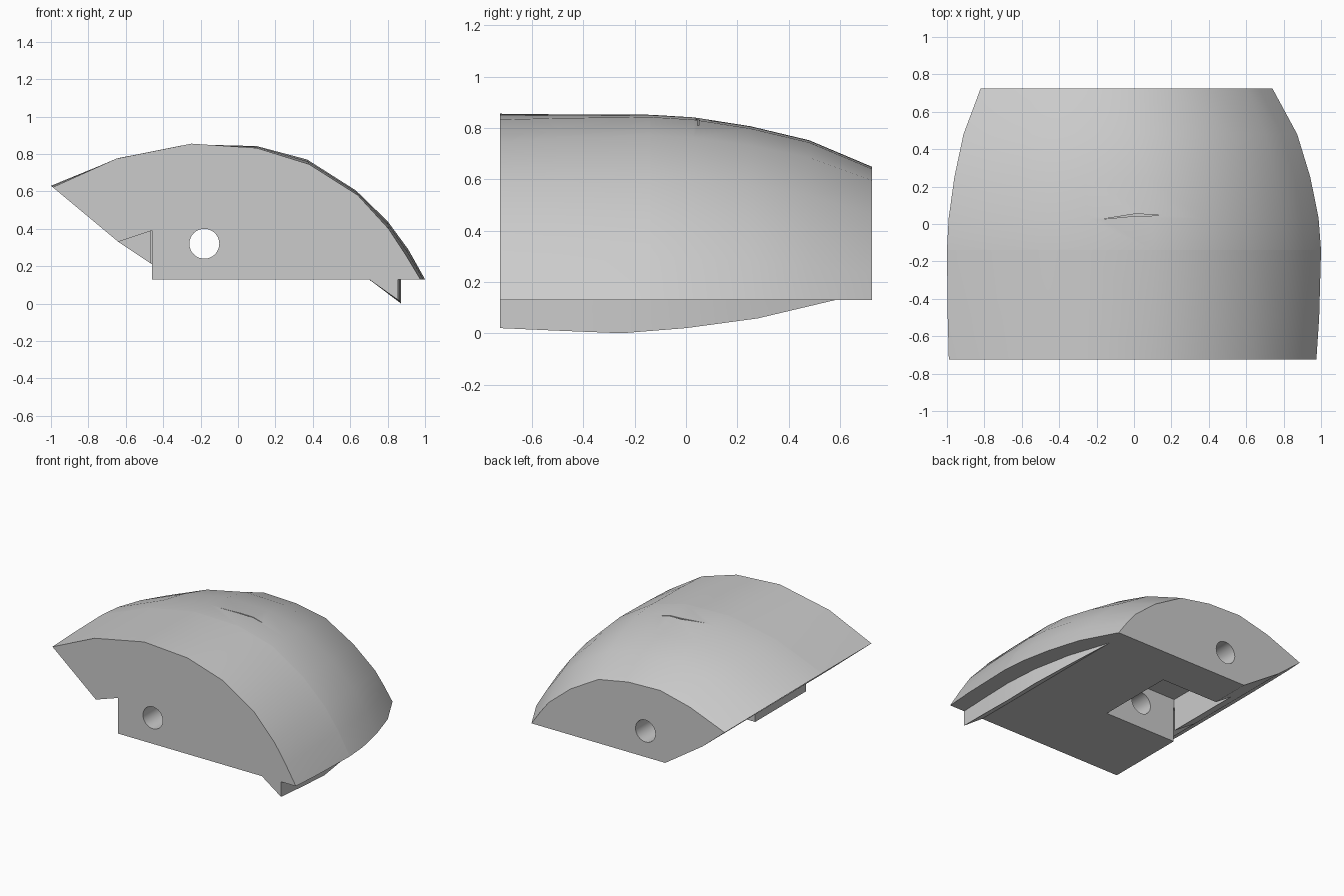
import bpy, bmesh, math

if "Cube" in bpy.data.objects:
    bpy.data.objects.remove(bpy.data.objects["Cube"], do_unlink=True)

grey = bpy.data.materials.new("light_grey")
grey.use_nodes = True
grey.diffuse_color = (0.6, 0.6, 0.6, 1)
grey.node_tree.nodes["Principled BSDF"].inputs["Base Color"].default_value = (0.6, 0.6, 0.6, 1)


def loft(name, rings):
    """Closed solid through rings of equal length."""
    bm = bmesh.new()
    rows = [[bm.verts.new(p) for p in ring] for ring in rings]
    n = len(rows[0])
    for a, b in zip(rows, rows[1:]):
        for i in range(n):
            j = (i + 1) % n
            bm.faces.new((a[i], a[j], b[j], b[i]))
    bm.faces.new(rows[0])
    bm.faces.new(rows[-1])
    bmesh.ops.recalc_face_normals(bm, faces=bm.faces)
    mesh = bpy.data.meshes.new(name)
    bm.to_mesh(mesh)
    bm.free()
    mesh.materials.append(grey)
    obj = bpy.data.objects.new(name, mesh)
    bpy.context.collection.objects.link(obj)
    return obj


def prism_z(name, outline, z0, z1):
    return loft(name, [[(x, y, z) for x, y in outline] for z in (z0, z1)])


def blend(a, b, t):
    return [(p[0] + (q[0] - p[0]) * t, p[1] + (q[1] - p[1]) * t) for p, q in zip(a, b)]


def cut(target, cutter):
    cutter.hide_render = True
    mod = target.modifiers.new("cut", "BOOLEAN")
    mod.operation = "DIFFERENCE"
    mod.solver = "EXACT"
    mod.object = cutter
    bpy.ops.object.select_all(action="DESELECT")
    bpy.context.view_layer.objects.active = target
    target.select_set(True)
    bpy.ops.object.modifier_apply(modifier=mod.name)
    bpy.data.objects.remove(cutter, do_unlink=True)


# Domed roof profiles (x, z), from the low edge to the high edge
front = [(.975, .13), (.9, .255), (.805, .4), (.64, .58), (.38, .745),
         (.1, .832), (-.25, .855), (-.65, .775), (-.99, .622)]
middle = [(1, .13), (.91, .29), (.8, .44), (.63, .605), (.37, .77),
          (.1, .842), (-.25, .851), (-.63, .78), (-1, .63)]
back = [(.74, .13), (.67, .23), (.6, .32), (.425, .465), (.2, .595),
        (-.04, .64), (-.3, .648), (-.54, .59), (-.82, .48)]

# Undersides: notched block at the front, plain slope behind it
notched = [(-.64, .33), (-.46, .39), (-.46, .13)]
sloped = [(-.64, .33), (-.46, .21), (-.34, .13)]

sections = [(-.725, front, notched),
            (-.5, blend(front, middle, .6), notched),
            (-.14, middle, notched),
            (-.139, middle, sloped)]
for y, t in ((.03, .05), (.25, .22), (.48, .49), (.725, 1)):
    sections.append((y, blend(middle, back, t), sloped))

body = loft("domed_body", [[(x, y, z) for x, z in roof + under]
                           for y, roof, under in sections])

# Pocket in the underside
cut(body, prism_z("pocket_cutter",
                  [(-.465, -.141), (.115, -.141), (.115, .436), (-.465, .436)], 0, .45))

# Pin hole running front to back
ring = [(-.18 + .08 * math.cos(a), .32 + .08 * math.sin(a))
        for a in (i * math.tau / 32 for i in range(32))]
cut(body, loft("hole_cutter", [[(x, y, z) for x, z in ring] for y in (-1, 1)]))

# Narrow slit on top
cut(body, prism_z("slit_cutter",
                  [(-.17, .026), (0, .042), (.185, .046), (.185, .05), (0, .053)], .81, 1))

# Curved hooked lip under the low edge
lip_line = [(-.725, .855, .02), (-.5, .865, .01), (-.25, .872, 0),
            (0, .855, .02), (.28, .80, .058), (.58, .70, .129)]
lip = loft("hooked_lip", [[(.69, y, .15), (.7, y, .13), (x, y, z), (x, y, .15)]
                          for y, x, z in lip_line])

# Smooth the dome, keep the corners crisp
for obj, angle in ((body, 28), (lip, 20)):
    bpy.ops.object.select_all(action="DESELECT")
    bpy.context.view_layer.objects.active = obj
    obj.select_set(True)
    bpy.ops.object.shade_smooth_by_angle(angle=math.radians(angle))
